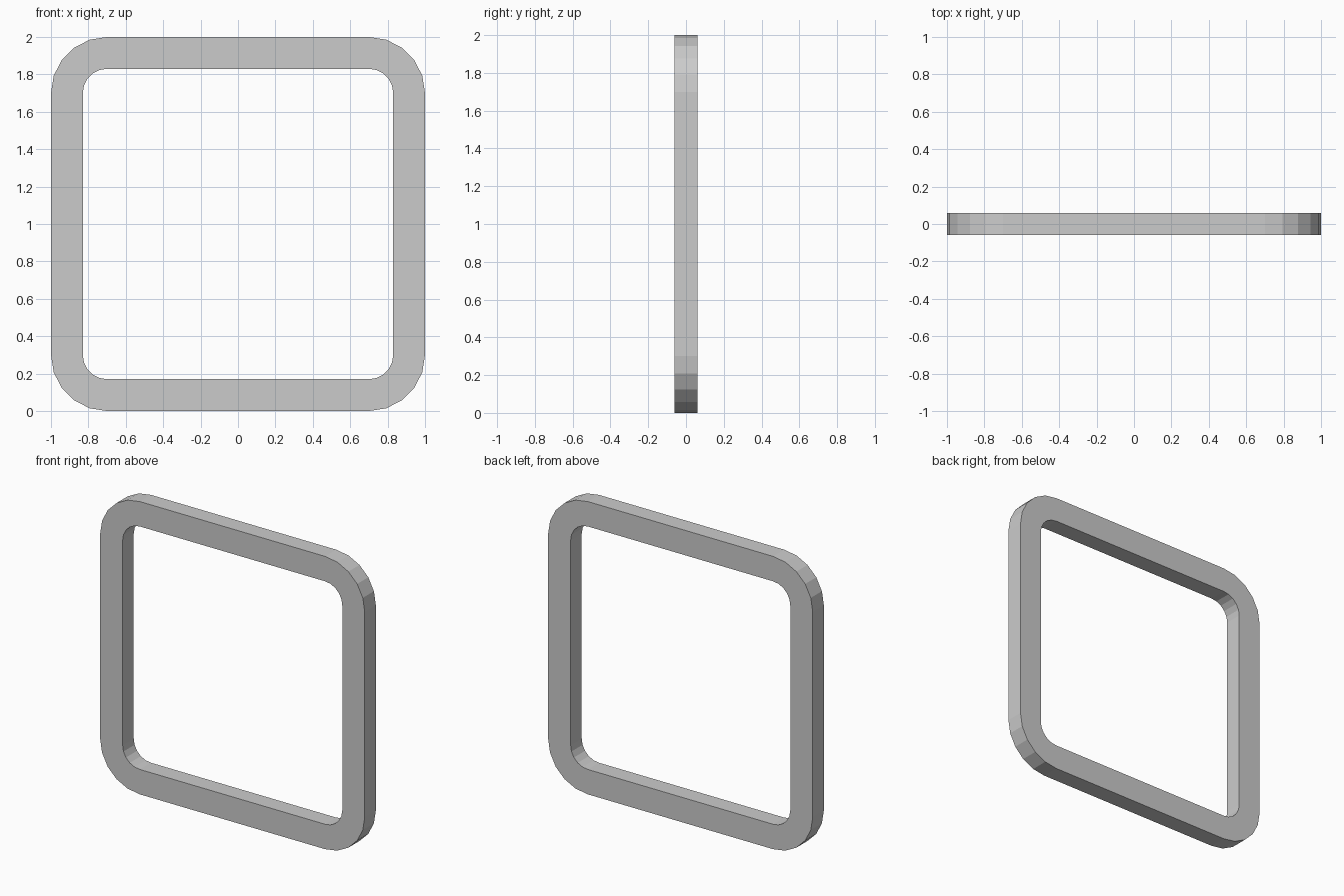
import bpy, bmesh, math

if "Cube" in bpy.data.objects:
    bpy.data.objects.remove(bpy.data.objects["Cube"])

HALF_DEPTH = 0.06
CORNER = 0.70      # corner arc centre offset, shared by both outlines
SEGMENTS = 5


def rounded_square(radius):
    """Points (x, z) of a square with rounded corners."""
    points = []
    for quarter in range(4):
        mid = math.radians(45 + 90 * quarter)
        cx = math.copysign(CORNER, math.cos(mid))
        cz = 1 + math.copysign(CORNER, math.sin(mid))
        for i in range(SEGMENTS + 1):
            a = math.radians(90 * (quarter + i / SEGMENTS))
            points.append((cx + radius * math.cos(a), cz + radius * math.sin(a)))
    return points


# Square frame: four outlines, bridged into a closed ring
bm = bmesh.new()
outlines = [(0.30, -HALF_DEPTH), (0.30, HALF_DEPTH),
            (0.13, HALF_DEPTH), (0.13, -HALF_DEPTH)]
rings = [[bm.verts.new((x, y, z)) for x, z in rounded_square(r)]
         for r, y in outlines]
for k in range(4):
    a, b = rings[k], rings[(k + 1) % 4]
    for i in range(len(a)):
        j = (i + 1) % len(a)
        bm.faces.new((a[i], a[j], b[j], b[i]))
bmesh.ops.recalc_face_normals(bm, faces=bm.faces)

mesh = bpy.data.meshes.new("square_frame")
bm.to_mesh(mesh)
bm.free()
bpy.context.collection.objects.link(bpy.data.objects.new("square_frame", mesh))
